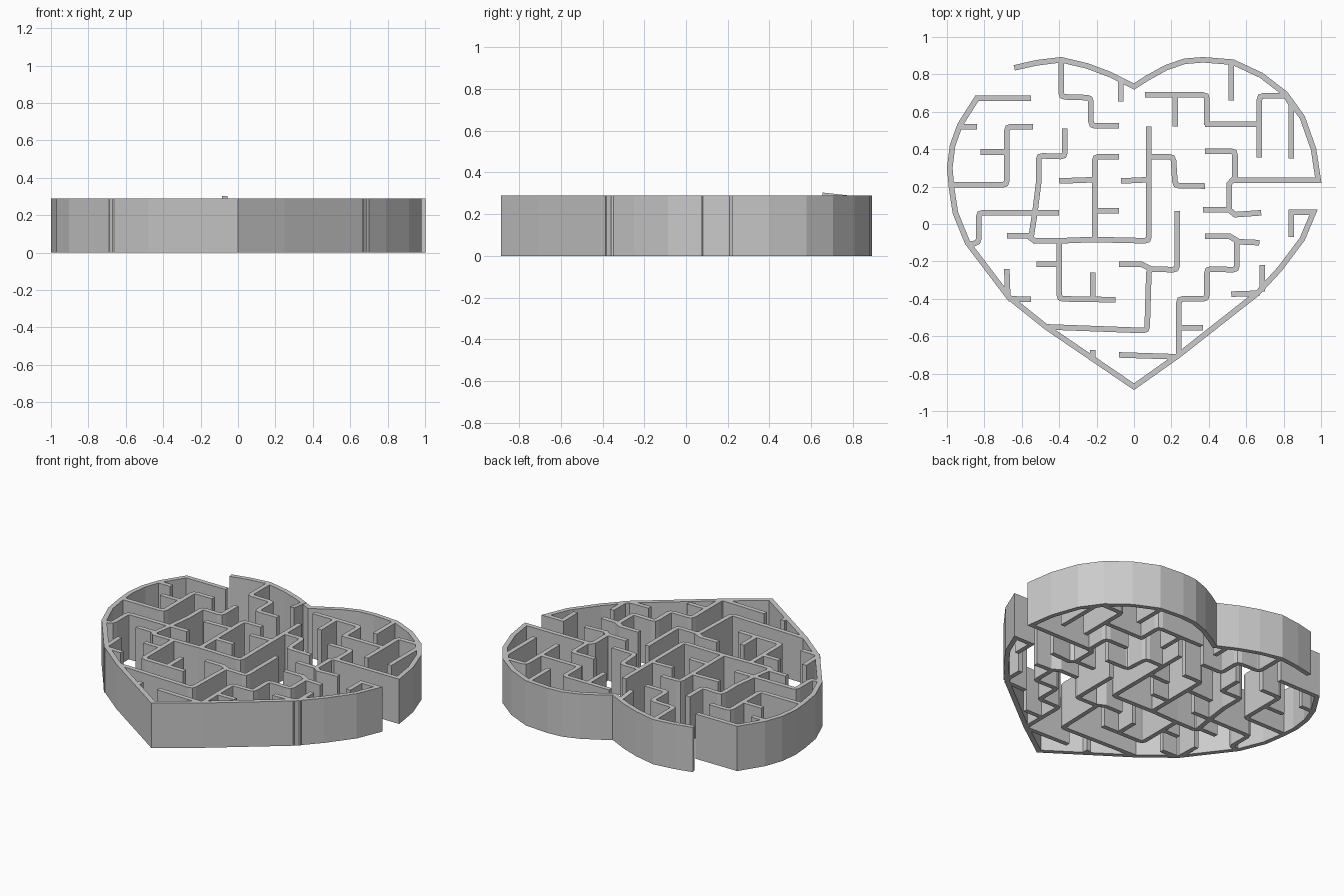
import bpy, bmesh
from mathutils import Vector

if "Cube" in bpy.data.objects:
    bpy.data.objects.remove(bpy.data.objects["Cube"])

HEIGHT, HALF = 0.29, 0.0148   # wall height, half of wall thickness


def rounded(pts, r):
    """Replace each sharp bend with a short three-point arc."""
    out = [pts[0]]
    for a, p, b in zip(pts, pts[1:], pts[2:]):
        u, v = a - p, b - p
        k = min(r, u.length * 0.4, v.length * 0.4)
        if r == 0 or u.normalized().dot(v.normalized()) < -0.5:
            out.append(p)
            continue
        s, e = p + u.normalized() * k, p + v.normalized() * k
        out += [s, (s + e) * 0.25 + p * 0.5, e]
    return out + [pts[-1]]


def add_wall(bm, flat, r, lift=0.0):
    """Extruded ribbon following a path given in hundredths of a unit."""
    pts = [Vector((x, y)) / 100 for x, y in zip(flat[::2], flat[1::2])]
    pts = rounded(pts, r)
    rings = []
    for i, p in enumerate(pts):
        d0 = (p - pts[i - 1]).normalized() if i else (pts[1] - p).normalized()
        d1 = (pts[i + 1] - p).normalized() if i < len(pts) - 1 else d0
        n0, n1 = Vector((-d0.y, d0.x)), Vector((-d1.y, d1.x))
        m = (n0 + n1).normalized()
        m *= HALF / max(m.dot(n0), 0.4)
        top = HEIGHT + (lift if i == len(pts) - 1 else 0)
        a, b = p + m, p - m
        rings.append([bm.verts.new((q.x, q.y, z)) for q, z in
                      ((a, 0), (b, 0), (b, top), (a, top))])
    for s, t in zip(rings, rings[1:]):
        for k in range(4):
            j = (k + 1) % 4
            bm.faces.new((s[k], s[j], t[j], t[k]))
    bm.faces.new(rings[0][::-1])
    bm.faces.new(rings[-1])


def make_walls(name, paths, r=0.022, lift=0.0):
    bm = bmesh.new()
    for path in paths:
        add_wall(bm, path, r, lift)
    bmesh.ops.recalc_face_normals(bm, faces=bm.faces)
    me = bpy.data.meshes.new(name)
    bm.to_mesh(me)
    bm.free()
    bpy.context.collection.objects.link(bpy.data.objects.new(name, me))


# Heart outline, broken by two openings, with the ends turned into the maze
make_walls("heart_rim_top", [
    (-64, 83.5, -52, 86.2, -39, 87.8, -25, 84.5, -13, 80, -7, 77, 0, 73.5,
     7, 78, 17, 83.5, 27, 87, 37, 87.8, 53, 86.5, 68, 79.5, 81, 69.5,
     90, 57, 96, 40, 98.5, 23.5, 52, 23.5)], r=0)
make_walls("heart_rim_bottom", [
    (84, -7, 84, 6.3, 96, 6.3, 90, -8, 78, -24, 66, -37, 24, -70, 0, -87,
     -47, -55, -67, -39, -89, -10, -95.5, 6, -97.5, 19, -98.5, 30, -97, 42,
     -93, 53, -84, 67.2, -55, 67.2)], r=0)

# Maze walls by region
make_walls("maze_upper_left", [
    (-39, 88, -39, 68, -23, 67.5, -23, 52.5, -8, 52.5),
    (-94, 52, -84, 52),
    (-54, 52, -68, 52, -68, 21, -97, 21),
    (-82, 38.5, -68, 38.5),
    (-37, 51, -37, 36, -51, 36.5, -51, 22, -53, 6, -55, -7),
    (-89, -11, -83, -10, -83, 6, -40, 6),
])
make_walls("maze_centre", [
    (-8, 36, -21, 36, -21, -9),
    (-40, 23, -21, 23.7),
    (-8, 7, -21, 7),
    (8, 52, 8, -9, -22, -8.3, -40, -9, -54, -9),
    (-68, -6.2, -57, -6.2, -53, -9),
    (-7, 23, 8, 23.7),
    (8, 36, 21, 36, 22, 20.5, 38, 20.3),
])
make_walls("maze_upper_right", [
    (6, 69, 39, 69, 39, 53),
    (22, 69, 22, 52),
    (38, 53.3, 67, 53.3),
    (67, 35.5, 67, 68.5, 81, 68.5),
    (81, 69, 84, 64, 84, 35),
    (52, 86, 52, 66),
    (38, 39, 54, 39, 54, 25, 51, 21.5, 51, 7),
    (37, 7.7, 51, 7.5, 54, 5, 68, 6),
])
make_walls("maze_lower_left", [
    (-40, -9, -40, -40, -10, -40.5),
    (-52, -21.5, -40, -21.5),
    (-22, -26, -22, -40),
    (-68, -24, -67.5, -39),
    (-67, -40, -55, -40.3),
    (-47, -55, 7, -57, 8, -24, 23, -24.5, 23, 7),
    (-8, -21.5, 4, -21.5, 9, -24),
    (-22, -67.5, -22, -72),
])
make_walls("maze_lower_right", [
    (-8, -70, 23, -71),
    (24, -69, 24, -40, 39, -40, 39, -24, 55, -24.5, 55, -9),
    (38, -6.5, 51, -6.5, 56, -9.5, 67, -10),
    (24, -55.5, 37, -55.5),
    (68.5, -22, 68.5, -36),
    (52, -37.5, 67, -37),
])
# Short stub under the notch, rising slightly at its free end
make_walls("notch_stub", [(-7, 78, -7, 65.5)], lift=0.014)
